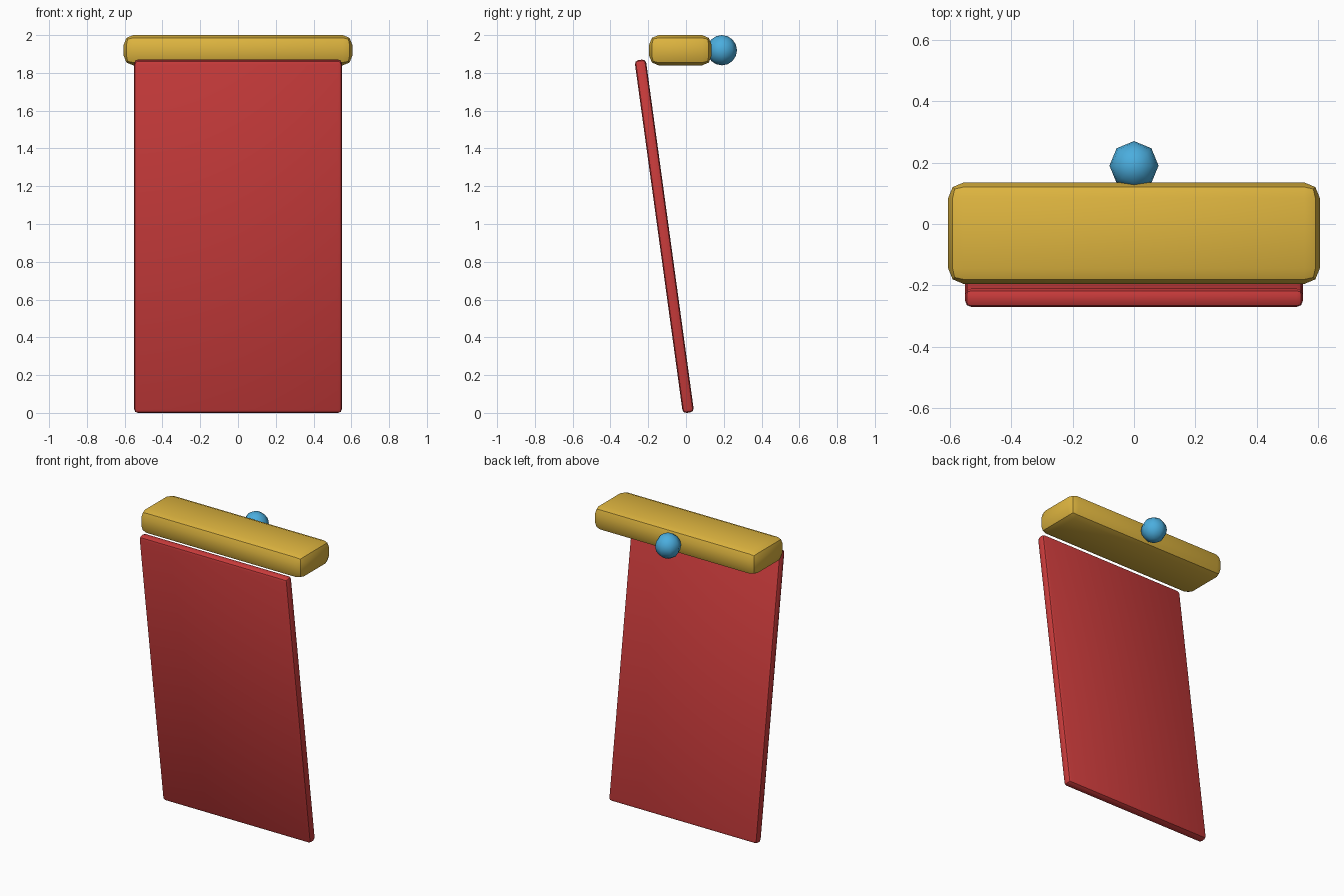
import bpy
from math import radians

cube = bpy.data.objects.get("Cube")
if cube:
    bpy.data.objects.remove(cube, do_unlink=True)


def material(name, colour):
    mat = bpy.data.materials.new(name)
    mat.use_nodes = True
    mat.diffuse_color = colour
    mat.node_tree.nodes["Principled BSDF"].inputs["Base Color"].default_value = colour
    return mat


def finish(name, mat):
    obj = bpy.context.object
    obj.name = name
    obj.data.materials.append(mat)
    return obj


def rounded_box(name, size, centre, bevel, mat, tilt=0):
    bpy.ops.mesh.primitive_cube_add(size=1, location=centre)
    obj = finish(name, mat)
    obj.scale = size
    bpy.ops.object.transform_apply(location=False, rotation=False, scale=True)
    mod = obj.modifiers.new("Bevel", "BEVEL")
    mod.width, mod.segments = bevel, 2
    bpy.ops.object.modifier_apply(modifier=mod.name)
    bpy.ops.object.shade_smooth_by_angle(angle=radians(30))
    obj.rotation_euler.x = radians(tilt)
    return obj


red = material("red", (0.60, 0.045, 0.045, 1))
gold = material("gold", (0.73, 0.46, 0.05, 1))
blue = material("blue", (0.07, 0.42, 0.73, 1))

# Leaning panel
rounded_box("panel", (1.10, 0.06, 1.885), (0, -0.115, 0.935), 0.02, red, tilt=7.8)

# Bar across the top
rounded_box("top_bar", (1.21, 0.33, 0.16), (0, -0.03, 1.92), 0.05, gold)

# Knob behind the bar
bpy.ops.mesh.primitive_uv_sphere_add(segments=8, ring_count=8, radius=0.08, location=(0, 0.19, 1.92))
finish("knob", blue)
bpy.ops.object.shade_smooth()
